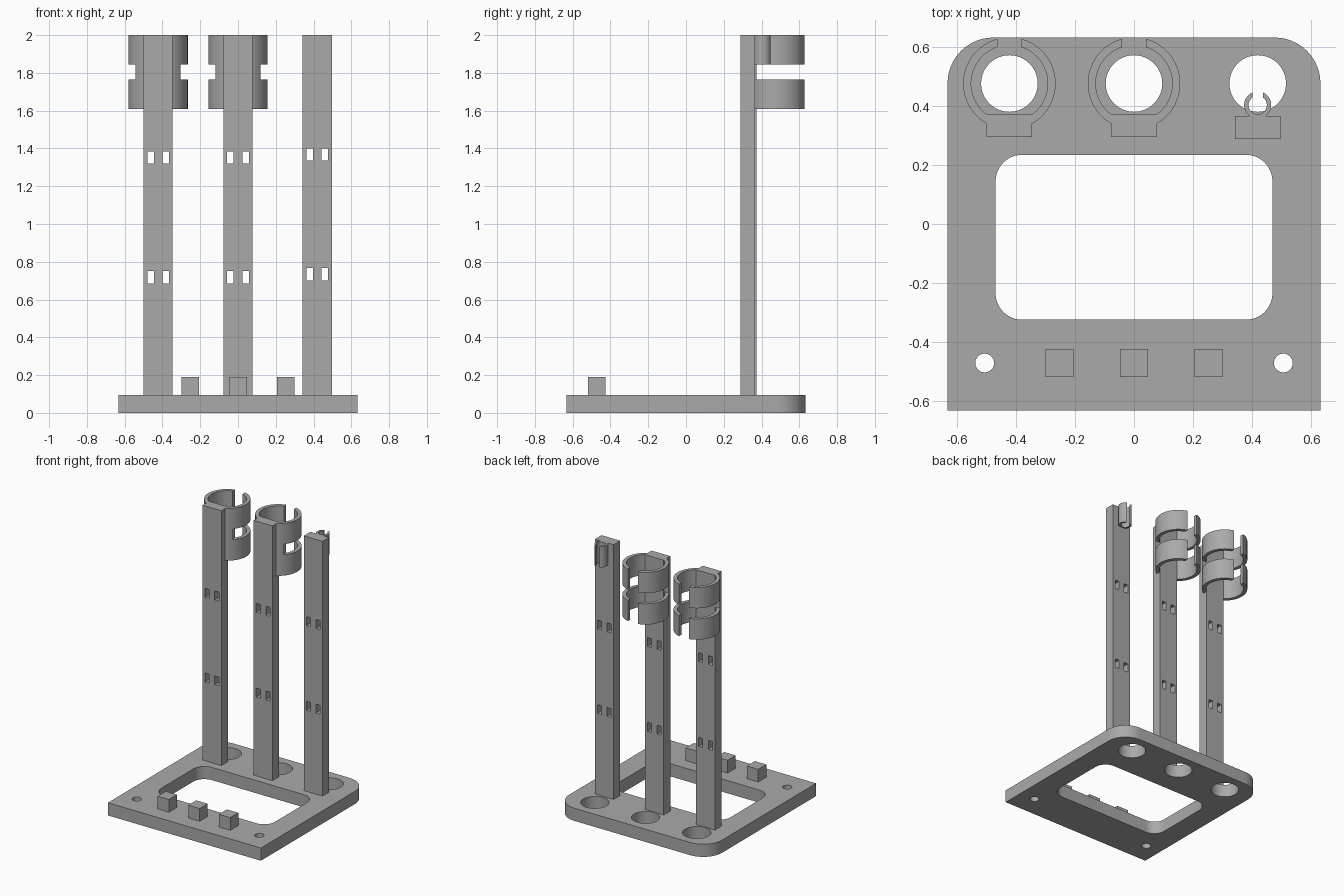
import bpy, bmesh, math
from mathutils import Matrix

cube = bpy.data.objects.get("Cube")
if cube:
    bpy.data.objects.remove(cube, do_unlink=True)

grey = bpy.data.materials.new("plain grey")
grey.use_nodes = True
grey.diffuse_color = (0.4, 0.4, 0.4, 1)
grey.node_tree.nodes["Principled BSDF"].inputs["Base Color"].default_value = (0.4, 0.4, 0.4, 1)

BASE_TOP = 0.095
TOP = 2.0


def add_object(name, bm):
    bmesh.ops.recalc_face_normals(bm, faces=bm.faces)
    mesh = bpy.data.meshes.new(name)
    bm.to_mesh(mesh)
    bm.free()
    obj = bpy.data.objects.new(name, mesh)
    bpy.context.collection.objects.link(obj)
    mesh.materials.append(grey)
    return obj


def box(name, x, y, z):
    """Box from (low, high) pairs on each axis."""
    bm = bmesh.new()
    bmesh.ops.create_cube(bm, size=1)
    for v in bm.verts:
        v.co = [sum(r) / 2 + c * (r[1] - r[0]) for r, c in zip((x, y, z), v.co)]
    return add_object(name, bm)


def cylinder(name, x, y, radius, z, segments=64):
    bm = bmesh.new()
    bmesh.ops.create_cone(bm, cap_ends=True, segments=segments, radius1=radius,
                          radius2=radius, depth=z[1] - z[0],
                          matrix=Matrix.Translation((x, y, sum(z) / 2)))
    return add_object(name, bm)


def rounded_slab(name, x, y, z, front_radius, back_radius):
    """Upright prism of a rectangle with rounded front and back corners."""
    corners = [(x[1], y[1], back_radius), (x[0], y[1], back_radius),
               (x[0], y[0], front_radius), (x[1], y[0], front_radius)]
    bm = bmesh.new()
    verts = []
    for i, (cx, cy, r) in enumerate(corners):
        sx, sy = (1 if cx == x[1] else -1), (1 if cy == y[1] else -1)
        steps = 12 if r else 0
        for k in range(steps + 1):
            a = math.pi / 2 * (i + k / max(steps, 1))
            verts.append(bm.verts.new((cx - sx * r + r * math.cos(a),
                                       cy - sy * r + r * math.sin(a), z[0])))
    face = bm.faces.new(verts)
    top = bmesh.ops.extrude_face_region(bm, geom=[face])["geom"]
    bmesh.ops.translate(bm, vec=(0, 0, z[1] - z[0]),
                        verts=[g for g in top if isinstance(g, bmesh.types.BMVert)])
    return add_object(name, bm)


def combine(obj, others, operation):
    """Apply booleans in turn and remove the helper objects."""
    for other in others:
        mod = obj.modifiers.new("boolean", "BOOLEAN")
        mod.operation, mod.solver, mod.object = operation, "EXACT", other
        graph = bpy.context.evaluated_depsgraph_get()
        mesh = bpy.data.meshes.new_from_object(obj.evaluated_get(graph))
        obj.modifiers.clear()
        obj.data = mesh
        bpy.data.objects.remove(other, do_unlink=True)


def smooth(obj):
    bpy.ops.object.select_all(action="DESELECT")
    obj.select_set(True)
    bpy.context.view_layer.objects.active = obj
    bpy.ops.object.shade_smooth_by_angle(angle=math.radians(30))


# Base plate with window, three wells at the back and two screw holes in front
through = (-0.1, 0.2)
base = rounded_slab("base_plate", (-0.633, 0.633), (-0.633, 0.633), (0, BASE_TOP), 0, 0.155)
cuts = [rounded_slab("window_cutter", (-0.47, 0.47), (-0.325, 0.235), through, 0.09, 0.09)]
cuts += [cylinder("well_cutter", x, 0.477, 0.096, through) for x in (-0.423, 0, 0.42)]
cuts += [cylinder("screw_cutter", x, -0.472, 0.032, through, 32) for x in (-0.507, 0.507)]
combine(base, cuts, "DIFFERENCE")
smooth(base)

# Square pegs along the front
for name, x in (("right_peg", -0.253), ("middle_peg", 0), ("left_peg", 0.253)):
    box(name, (x - 0.047, x + 0.047), (-0.52, -0.425), (BASE_TOP, 0.19))


def post(name, x, y, slot_heights, slot_offset):
    """Upright bar with two pairs of cable slots."""
    bar = box(name, (x - 0.0775, x + 0.0775), y, (BASE_TOP, TOP))
    slots = [box("slot_cutter", (x + s * slot_offset - 0.017, x + s * slot_offset + 0.017),
                 (0.2, 0.5), (z - 0.033, z + 0.033))
             for z in slot_heights for s in (-1, 1)]
    combine(bar, slots, "DIFFERENCE")
    return bar


def clip(name, x, y, outer, inner, gap, bottom):
    """Vertical ring, open towards the back."""
    ring = cylinder(name, x, y, outer, (bottom, TOP))
    bore = cylinder("bore_cutter", x, y, inner, (bottom - 0.1, TOP + 0.1))
    mouth = box("mouth_cutter", (x - gap, x + gap), (y, y + 0.3), (bottom - 0.1, TOP + 0.1))
    combine(ring, [bore, mouth], "DIFFERENCE")
    return ring


# Two posts with large split rings
for name, x in (("right_post", -0.423), ("middle_post", 0)):
    bar = post(name, x, (0.296, 0.374), (0.718, 1.352), 0.04)
    ring = clip(name + "_ring", x, 0.477, 0.157, 0.13, 0.041, 1.61)
    split = box("split_cutter", (x - 0.3, x + 0.3), (0.3745, 0.8), (1.765, 1.845))
    combine(ring, [split], "DIFFERENCE")
    combine(bar, [ring], "UNION")
    smooth(bar)

# Post with a small clip
bar = post("left_post", 0.42, (0.288, 0.366), (0.735, 1.368), 0.04)
combine(bar, [clip("small_clip", 0.42, 0.404, 0.046, 0.031, 0.018, 1.845)], "UNION")
smooth(bar)
